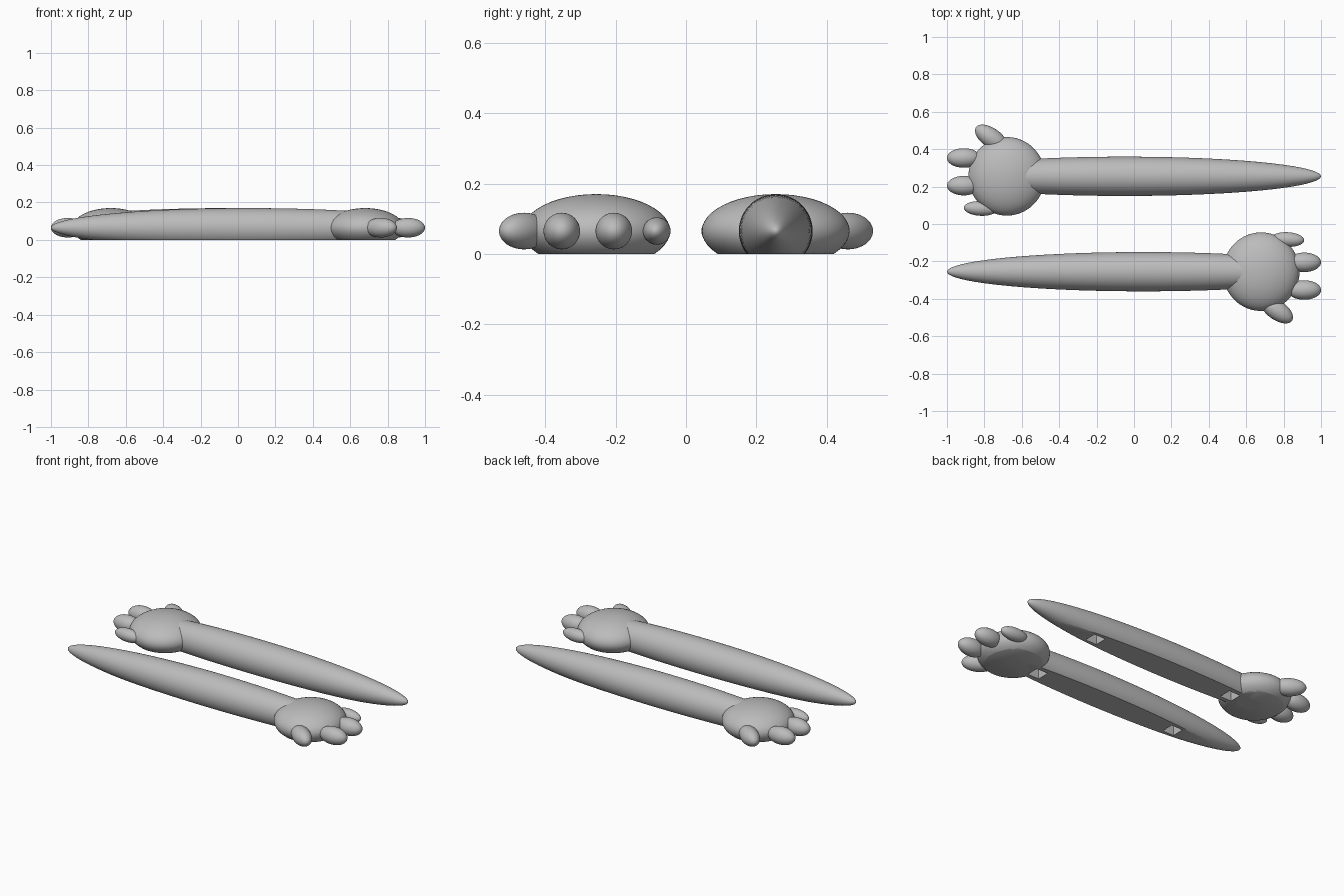
import bpy, bmesh, math
from mathutils import Matrix, Vector

cube = bpy.data.objects.get("Cube")
if cube:
    bpy.data.objects.remove(cube, do_unlink=True)

grey = bpy.data.materials.new("plain grey")
grey.use_nodes = True
grey.diffuse_color = (0.5, 0.5, 0.5, 1)
grey.node_tree.nodes["Principled BSDF"].inputs["Base Color"].default_value = (0.5, 0.5, 0.5, 1)

MID_Z = 0.065    # height of the widest level of every part
LIMB_Y = -0.255  # centre line of the front limb


def add_object(name, bm):
    mesh = bpy.data.meshes.new(name)
    bm.to_mesh(mesh)
    bm.free()
    mesh.materials.append(grey)
    obj = bpy.data.objects.new(name, mesh)
    bpy.context.collection.objects.link(obj)
    return obj


def trim(bm, point, normal):
    """Cut away everything on the normal's side and cap the cut."""
    cut = bmesh.ops.bisect_plane(bm, geom=bm.verts[:] + bm.edges[:] + bm.faces[:],
                                 plane_co=point, plane_no=normal, clear_outer=True)
    edges = [e for e in cut["geom_cut"] if isinstance(e, bmesh.types.BMEdge)]
    bmesh.ops.contextual_create(bm, geom=edges)


def ellipsoid(name, x, y, radii, turn, yaw=0, end_x=None):
    """Ellipsoid with poles along its length, flattened where it meets the floor."""
    bm = bmesh.new()
    bmesh.ops.create_uvsphere(bm, u_segments=48, v_segments=48, radius=1)
    shape = (Matrix.Translation((x, y, MID_Z)) @ Matrix.Rotation(math.radians(yaw), 4, "Z")
             @ Matrix.Diagonal((*radii, 1)) @ Matrix.Rotation(math.pi / 2, 4, "Y"))
    bmesh.ops.transform(bm, matrix=shape, verts=bm.verts)
    if radii[2] > MID_Z:
        trim(bm, Vector((0, 0, 0)), Vector((0, 0, -1)))
    if end_x is not None:
        trim(bm, Vector((end_x, 0, 0)), Vector((1, 0, 0)))
    bmesh.ops.transform(bm, matrix=turn, verts=bm.verts)
    bmesh.ops.recalc_face_normals(bm, faces=bm.faces)
    return add_object(name, bm)


def cut_sockets(obj, cutter):
    mod = obj.modifiers.new("sockets", "BOOLEAN")
    mod.operation = "DIFFERENCE"
    mod.solver = "EXACT"
    mod.object = cutter
    bpy.context.view_layer.objects.active = obj
    bpy.ops.object.modifier_apply(modifier=mod.name)


parts = []
for side, angle in (("front", 0), ("back", math.pi)):
    turn = Matrix.Rotation(angle, 4, "Z")

    # Long tapered limb and rounded paw
    limb = ellipsoid(side + "_limb", 0.05, LIMB_Y, (1.05, 0.105, 0.105), turn, end_x=0.7)
    paw = ellipsoid(side + "_paw", 0.68, LIMB_Y, (0.205, 0.21, 0.105), turn)

    # Two square sockets in the underside
    bm = bmesh.new()
    for x in (-0.5, 0.5):
        bmesh.ops.create_cube(bm, size=1, matrix=turn @ Matrix.Translation((x, LIMB_Y, 0))
                              @ Matrix.Diagonal((0.08, 0.08, 0.16, 1)))
    cutter = add_object("socket_cutter", bm)
    cutter.hide_render = True
    for obj in (limb, paw):
        cut_sockets(obj, cutter)
    bpy.data.objects.remove(cutter, do_unlink=True)
    parts += [limb, paw]

    # Four toes: x, y, half length, thickness, yaw
    toes = ((0.82, -0.083, 0.09, 0.039, -3),
            (0.91, -0.205, 0.09, 0.052, 0),
            (0.91, -0.353, 0.09, 0.052, 0),
            (0.763, -0.46, 0.1, 0.052, -35))
    for i, (x, y, length, thick, yaw) in enumerate(toes, 1):
        parts.append(ellipsoid(f"{side}_toe_{i}", x, y, (length, thick, thick), turn, yaw))

# Smooth skin with crisp edges at the flat cuts
bpy.ops.object.select_all(action="DESELECT")
for obj in parts:
    obj.select_set(True)
bpy.context.view_layer.objects.active = parts[0]
bpy.ops.object.shade_smooth_by_angle(angle=math.radians(35))
